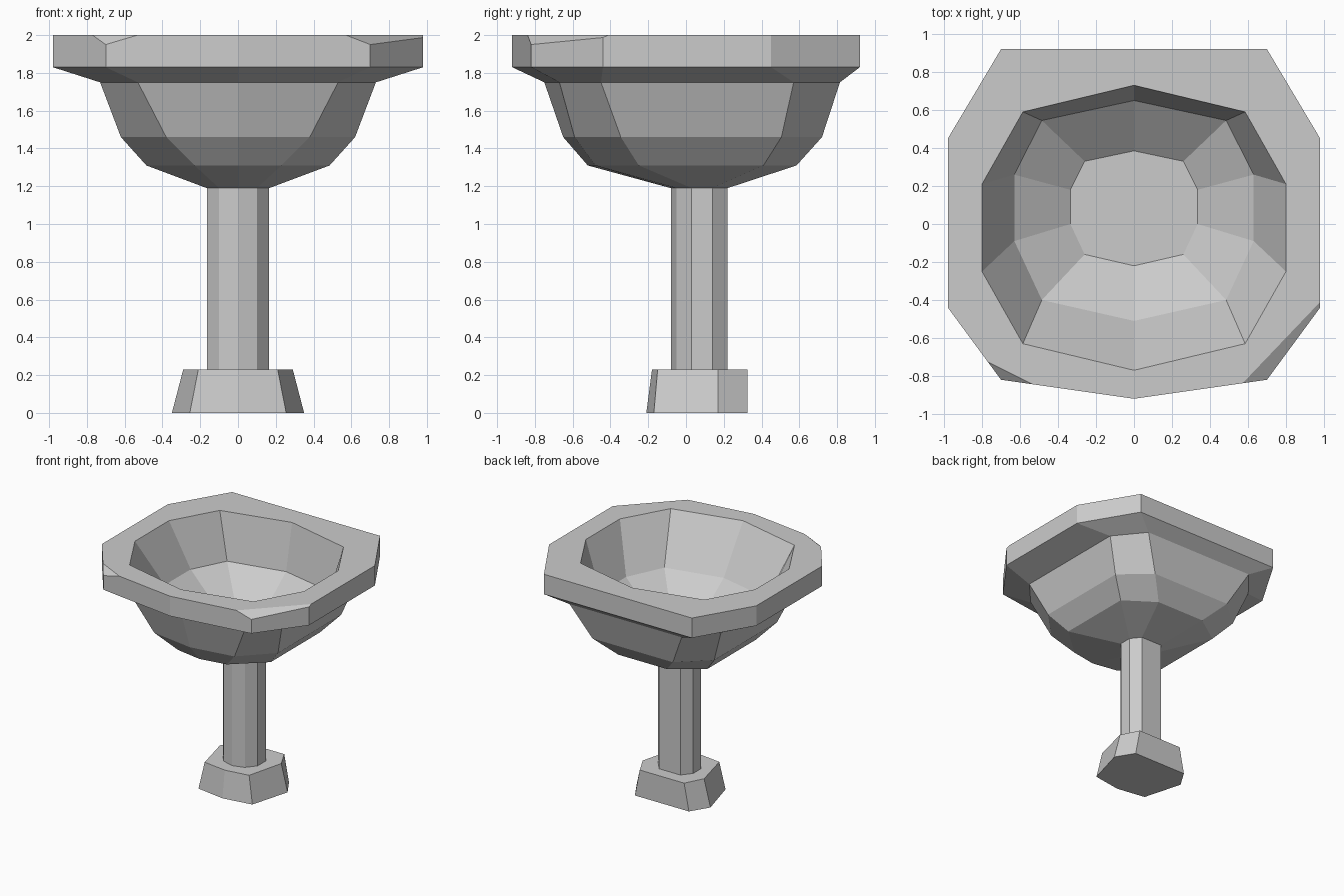
import bpy, bmesh
from mathutils import Vector

if "Cube" in bpy.data.objects:
    bpy.data.objects.remove(bpy.data.objects["Cube"])


def ring(bm, half, z):
    """Closed ring from a half outline (front to back), mirrored across x."""
    left = [(-x, y) for x, y in reversed(half) if x > 0]
    return [bm.verts.new((x, y, z)) for x, y in half + left]


def loft(name, sections, caps=True, chips=()):
    """Skin a stack of (z, half outline) sections; chips are cutting planes."""
    bm = bmesh.new()
    rings = [ring(bm, half, z) for z, half in sections]
    for a, b in zip(rings, rings[1:]):
        n = len(a)
        for i in range(n):
            j = (i + 1) % n
            bm.faces.new((a[i], a[j], b[j], b[i]))
    if caps:
        bm.faces.new(list(reversed(rings[0])))
        bm.faces.new(rings[-1])
    bmesh.ops.recalc_face_normals(bm, faces=bm.faces[:])
    for pts in chips:
        p, q, r = (Vector(v) for v in pts)
        no = (q - p).cross(r - p)
        if no.z < 0:
            no.negate()
        cut = bmesh.ops.bisect_plane(
            bm, geom=bm.verts[:] + bm.edges[:] + bm.faces[:], dist=1e-4,
            plane_co=p, plane_no=no, clear_outer=True)
        edges = [e for e in bm.edges if e.is_boundary]
        bmesh.ops.holes_fill(bm, edges=edges, sides=0)
        bmesh.ops.recalc_face_normals(bm, faces=bm.faces[:])
    mesh = bpy.data.meshes.new(name)
    bm.to_mesh(mesh)
    bm.free()
    obj = bpy.data.objects.new(name, mesh)
    bpy.context.collection.objects.link(obj)
    return obj


# Basin shell: underside of the bowl up to the overhanging rim
rim = [(0, -.92), (.70, -.82), (.98, -.44), (.98, .45), (.70, .92)]
stem = [(0, -.08), (.10, -.05), (.165, .03), (.165, .14), (.10, .22)]
basin = loft("basin", [
    (1.19, stem),
    (1.31, [(0, -.52), (.23, -.48), (.485, -.25), (.485, .41), (.23, .585)]),
    (1.46, [(0, -.65), (.38, -.59), (.62, -.345), (.62, .505), (.38, .72)]),
    (1.75, [(0, -.75), (.53, -.67), (.73, -.45), (.73, .57), (.53, .815)]),
    (1.83, rim),
    (2.00, rim),
], chips=[
    ((.57, -.84, 2), (.98, -.41, 2), (.70, -.82, 1.95)),
    ((-.77, -.725, 2), (-.53, -.845, 2), (-.70, -.82, 1.95)),
])

# Hollow of the bowl
mouth = [(0, -.77), (.585, -.63), (.80, -.25), (.80, .21), (.585, .59), (0, .73)]
hollow = loft("hollow_cutter", [
    (1.40, [(0, -.22), (.26, -.16), (.335, 0), (.335, .18), (.26, .33), (0, .385)]),
    (1.61, [(0, -.51), (.485, -.40), (.63, -.09), (.63, .26), (.485, .545), (0, .65)]),
    (2.00, mouth),
    (2.20, mouth),
])
hollow.hide_render = True
mod = basin.modifiers.new("hollow", 'BOOLEAN')
mod.operation = 'DIFFERENCE'
mod.solver = 'EXACT'
mod.object = hollow
bpy.context.view_layer.objects.active = basin
bpy.ops.object.modifier_apply(modifier=mod.name)
bpy.data.objects.remove(hollow)

# Pedestal stem
loft("stem", [(.23, stem), (1.19, stem)], caps=False)

# Tapered foot
loft("foot", [
    (0, [(0, -.21), (.255, -.17), (.35, .17), (.255, .325)]),
    (.23, [(0, -.18), (.21, -.15), (.29, .17), (.21, .325)]),
])
